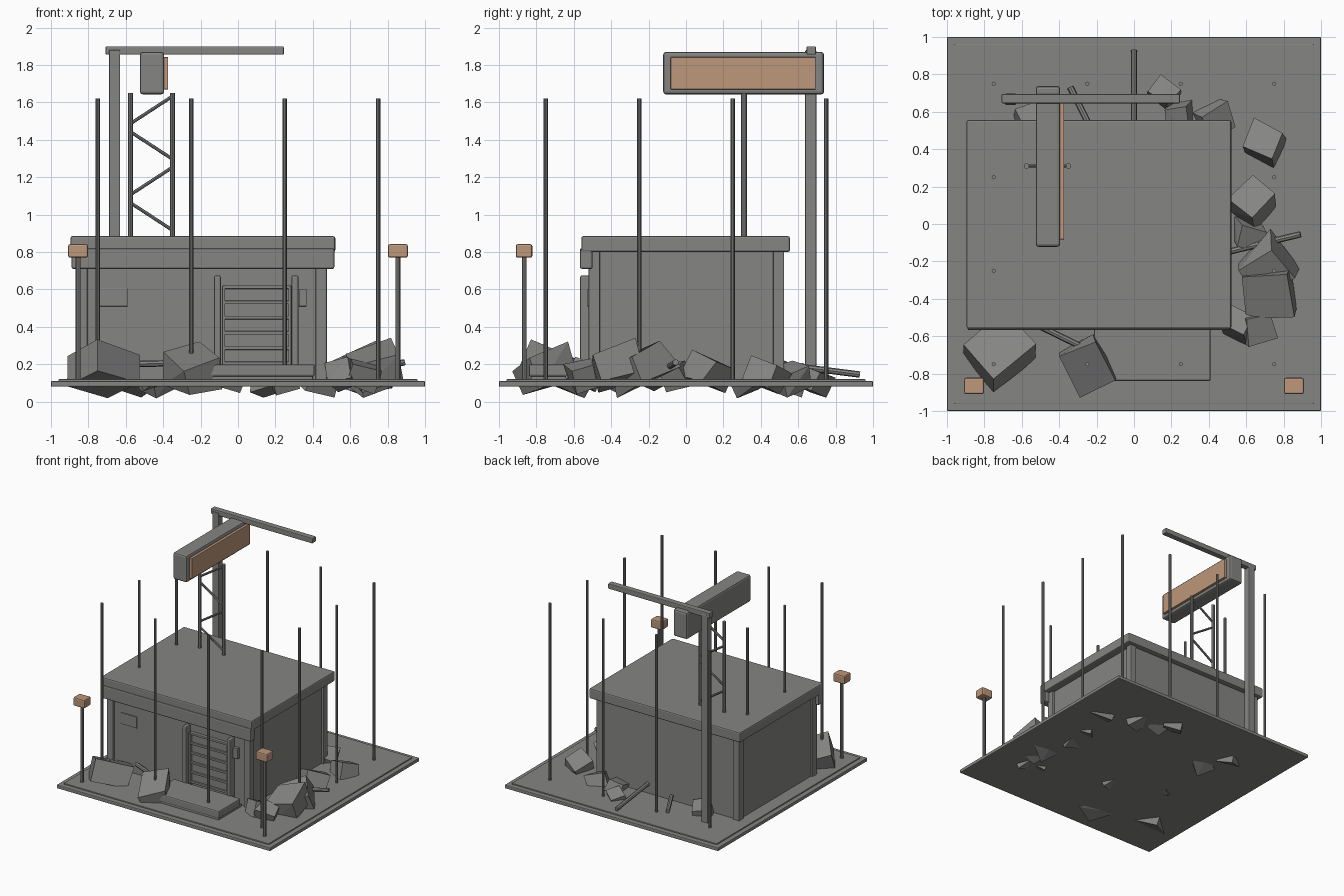
import bpy, bmesh, math, random
from mathutils import Vector, Euler

if "Cube" in bpy.data.objects:
    bpy.data.objects.remove(bpy.data.objects["Cube"])

random.seed(4)


def material(name, rgb):
    m = bpy.data.materials.new(name)
    m.diffuse_color = (*rgb, 1)
    m.use_nodes = True
    m.node_tree.nodes["Principled BSDF"].inputs["Base Color"].default_value = m.diffuse_color
    return m


GREY = material("concrete grey", (0.235, 0.235, 0.23))
ORANGE = material("pale orange", (0.51, 0.31, 0.195))


def finish(name, bm, mat, bevel=0.0, segments=2):
    bmesh.ops.recalc_face_normals(bm, faces=bm.faces)
    mesh = bpy.data.meshes.new(name)
    bm.to_mesh(mesh)
    bm.free()
    mesh.materials.append(mat)
    ob = bpy.data.objects.new(name, mesh)
    bpy.context.collection.objects.link(ob)
    if bevel:
        mod = ob.modifiers.new("edge", 'BEVEL')
        mod.width = bevel
        mod.segments = segments
    return ob


def box(name, x0, x1, y0, y1, z0, z1, mat=GREY, bevel=0.006):
    bm = bmesh.new()
    bmesh.ops.create_cube(bm, size=1)
    for v in bm.verts:
        v.co = Vector(((x0 + x1) / 2 + v.co.x * (x1 - x0),
                       (y0 + y1) / 2 + v.co.y * (y1 - y0),
                       (z0 + z1) / 2 + v.co.z * (z1 - z0)))
    return finish(name, bm, mat, bevel)


def rod(name, a, b, r, sides=8):
    a, b = Vector(a), Vector(b)
    bm = bmesh.new()
    bmesh.ops.create_cone(bm, cap_ends=True, segments=sides, radius1=r, radius2=r, depth=(b - a).length)
    q = (b - a).to_track_quat('Z', 'Y')
    for v in bm.verts:
        v.co = q @ v.co + (a + b) / 2
    return finish(name, bm, GREY)


def rock(name, x, y, size, yaw, jitter=0.08):
    """Tilted broken block with uneven corners, its lowest tip under the slab."""
    tilt = Euler((math.radians(random.choice((-18, 18))), math.radians(random.choice((-15, 15))),
                  math.radians(yaw)))
    bm = bmesh.new()
    bmesh.ops.create_cube(bm, size=1)
    dims = (size, size * 0.9, 0.07 + size * 0.35)
    for v in bm.verts:
        p = Vector([(c + random.uniform(-jitter, jitter)) * s for c, s in zip(v.co, dims)])
        p.rotate(tilt)
        v.co = p + Vector((x, y, 0))
    lift = random.uniform(0.015, 0.06) - min(v.co.z for v in bm.verts)
    for v in bm.verts:
        v.co.z += lift
    bmesh.ops.convex_hull(bm, input=bm.verts)
    return finish(name, bm, GREY, 0.004, 1)


# Ground slab with raised inner layer
box("ground_slab", -1, 1, -1, 1, 0.08, 0.11)
box("ground_inner_layer", -0.96, 0.96, -0.96, 0.96, 0.10, 0.12, bevel=0.004)

# Building body, corner posts, roof and fascia
box("walls", -0.85, 0.455, -0.505, 0.51, 0.11, 0.81)
for x in (-0.835, 0.445):
    for y in (-0.49, 0.495):
        box("corner_post", x - 0.03, x + 0.03, y - 0.03, y + 0.03, 0.11, 0.81)
box("roof", -0.895, 0.52, -0.56, 0.555, 0.80, 0.885, bevel=0.01)
box("front_fascia", -0.89, 0.515, -0.568, -0.50, 0.71, 0.82, bevel=0.01)

# Shutter door with side posts, frame and slats
box("shutter_panel", -0.08, 0.28, -0.52, -0.50, 0.12, 0.62)
for x in (-0.11, 0.305):
    box("door_post", x - 0.019, x + 0.019, -0.566, -0.50, 0.11, 0.675, bevel=0.01)
for x in (-0.077, 0.277):
    box("shutter_rail", x - 0.008, x + 0.008, -0.54, -0.51, 0.12, 0.62, bevel=0.003)
for k in range(6):
    z = 0.205 + k * 0.0815
    box("shutter_slat", -0.08, 0.28, -0.535, -0.51, z - 0.009, z + 0.009, bevel=0.003)
box("wall_plate", -0.74, -0.59, -0.514, -0.505, 0.51, 0.605, bevel=0.002)
box("control_box", 0.325, 0.367, -0.53, -0.50, 0.51, 0.60, bevel=0.003)
box("front_step", -0.215, 0.41, -0.84, -0.55, 0.135, 0.20, bevel=0.01)
box("step_base", -0.20, 0.40, -0.83, -0.52, 0.11, 0.14)

# Ring of thin poles
grid = (-0.75, -0.25, 0.25, 0.75)
for x in grid:
    for y in grid:
        if max(abs(x), abs(y)) > 0.7:
            rod("thin_pole", (x, y, 0.10), (x, y, 1.62), 0.011)

# Lamp posts at the front corners
for x in (-0.855, 0.855):
    rod("lamp_post", (x, -0.865, 0.11), (x, -0.865, 0.78), 0.013)
    box("lamp_box", x - 0.053, x + 0.053, -0.91, -0.822, 0.77, 0.842, ORANGE, 0.01)

# Tall mast with cross arm
box("mast", -0.69, -0.63, 0.637, 0.697, 0.11, 1.88)
box("mast_arm", -0.708, 0.245, 0.645, 0.695, 1.855, 1.90)

# Rooftop lattice and sign box
for x in (-0.575, -0.35):
    rod("lattice_post", (x, 0.31, 0.87), (x, 0.31, 1.65), 0.015, 10)
for k in range(4):
    low = 0.92 + 0.19 * k
    ends = (low + 0.14, low) if k % 2 == 0 else (low, low + 0.14)
    rod("lattice_brace", (-0.57, 0.31, ends[0]), (-0.355, 0.31, ends[1]), 0.009)
box("sign_box", -0.525, -0.395, -0.122, 0.738, 1.643, 1.87, bevel=0.015)
box("sign_panel", -0.40, -0.373, -0.082, 0.692, 1.67, 1.842, ORANGE, 0.002)

# Large broken blocks around the building
rock("large_front_left_block", -0.72, -0.68, 0.29, 38, 0.04)
rock("large_front_block", -0.24, -0.75, 0.24, -55, 0.14)
rock("large_right_block", 0.73, -0.37, 0.25, 5, 0.08)
rock("angular_right_block", 0.70, -0.24, 0.25, 35, 0.13)

# Smaller rubble on the right side, front right corner and back
for x, y, size, yaw in ((0.70, 0.43, 0.18, -20), (0.63, 0.11, 0.19, 45), (0.61, -0.06, 0.14, -10),
                        (0.56, -0.54, 0.14, -25), (0.66, -0.55, 0.15, 15)):
    rock("right_rubble", x, y, size, yaw)
for x, y, size, yaw in ((0.16, 0.69, 0.13, -35), (0.43, 0.56, 0.16, 28),
                        (0.24, 0.58, 0.13, 5), (-0.55, 0.55, 0.15, 25)):
    rock("back_rubble", x, y, size, yaw)

# Rubble buried beneath the building
for x, y in ((-0.42, 0.34), (-0.44, -0.18), (-0.05, -0.36)):
    rock("buried_rubble", x, y, 0.15, 30)

# Fallen bars among the rubble
rod("back_bar", (0, 0.50, 0.20), (0, 0.93, 0.145), 0.017)
rod("right_bar", (0.50, -0.15, 0.15), (0.89, -0.055, 0.21), 0.017)
rod("front_bar", (-0.60, -0.50, 0.20), (-0.17, -0.71, 0.21), 0.017)
rod("back_left_bar", (-0.34, 0.73, 0.14), (-0.25, 0.55, 0.18), 0.017)
